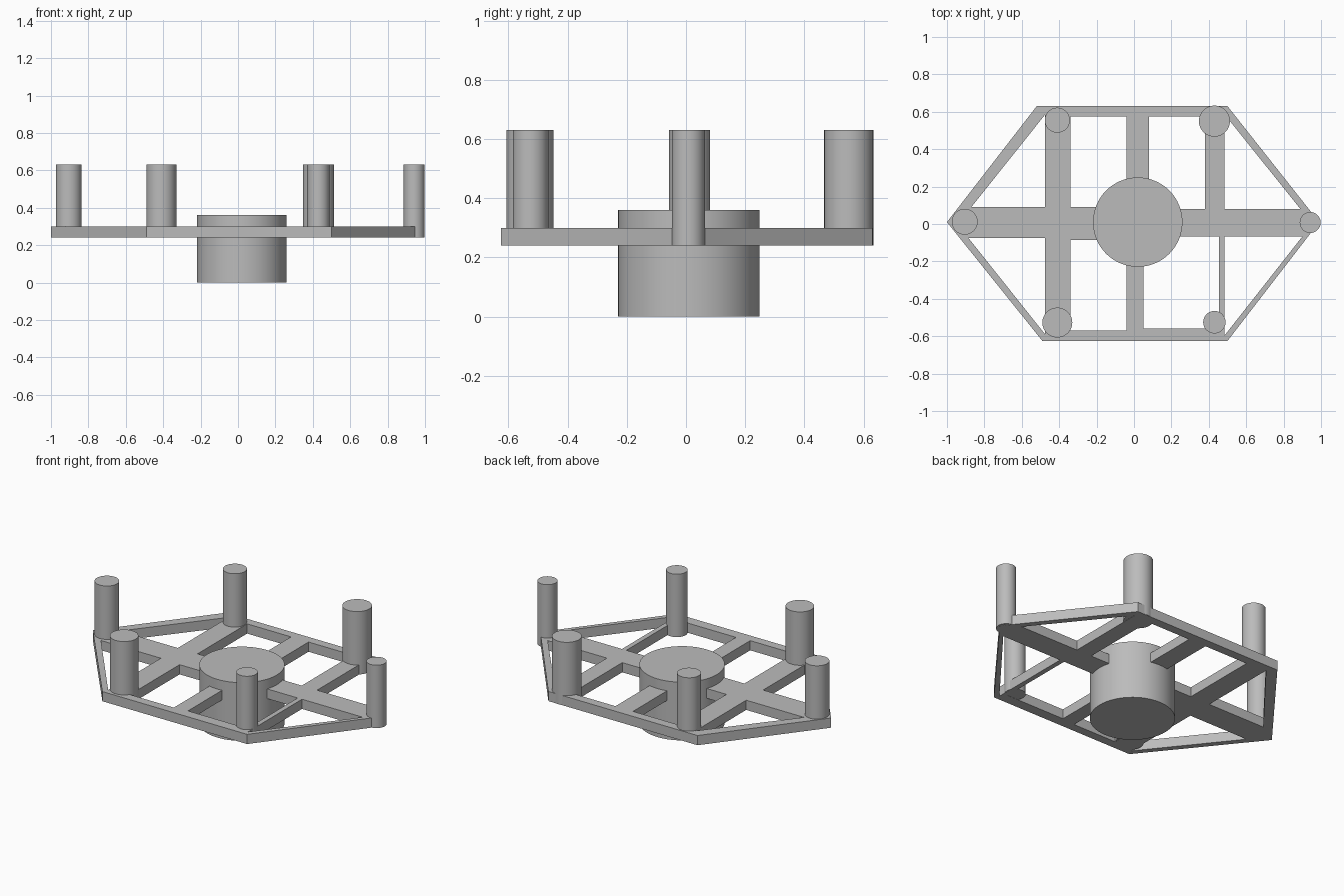
import bpy

cube = bpy.data.objects.get("Cube")
if cube:
    bpy.data.objects.remove(cube, do_unlink=True)

grey = bpy.data.materials.new("plain grey")
grey.use_nodes = True
COLOUR = (0.5, 0.5, 0.5, 1)
grey.diffuse_color = COLOUR
grey.node_tree.nodes["Principled BSDF"].inputs["Base Color"].default_value = COLOUR

BOTTOM, TOP, POST_TOP = 0.24, 0.30, 0.63


def cylinder(name, x, y, radius, z0, z1):
    bpy.ops.mesh.primitive_cylinder_add(vertices=64, radius=radius, depth=z1 - z0,
                                        location=(x, y, (z0 + z1) / 2))
    ob = bpy.context.object
    ob.name = name
    ob.data.materials.append(grey)
    bpy.ops.object.shade_smooth_by_angle()


def rect(x0, x1, y0, y1):
    return [(x0, y0), (x1, y0), (x1, y1), (x0, y1)]


# Hexagonal frame: an outline with a window between each pair of bars
outline = [(-1, 0.01), (-0.52, 0.63), (0.5, 0.63), (0.99, 0.01), (0.5, -0.625), (-0.49, -0.625)]
windows = [
    [(-0.87, 0.09), (-0.475, 0.09), (-0.475, 0.585)],
    [(-0.885, -0.075), (-0.475, -0.075), (-0.475, -0.59)],
    [(0.89, 0.08), (0.485, 0.08), (0.485, 0.585)],
    [(0.9, -0.067), (0.485, -0.067), (0.485, -0.595)],
    rect(-0.34, -0.04, 0.09, 0.575),
    rect(0.08, 0.38, 0.08, 0.575),
    rect(-0.34, -0.04, -0.57, -0.085),
    rect(0.05, 0.455, -0.56, -0.067),
]
curve = bpy.data.curves.new("frame", "CURVE")
curve.dimensions = "2D"
curve.fill_mode = "BOTH"
curve.extrude = (TOP - BOTTOM) / 2
for loop in [outline] + windows:
    spline = curve.splines.new("POLY")
    spline.points.add(len(loop) - 1)
    for point, (x, y) in zip(spline.points, loop):
        point.co = (x, y, 0, 1)
    spline.use_cyclic_u = True
curve.materials.append(grey)
frame = bpy.data.objects.new("frame", curve)
frame.location.z = (TOP + BOTTOM) / 2
bpy.context.collection.objects.link(frame)
bpy.ops.object.select_all(action="DESELECT")
frame.select_set(True)
bpy.context.view_layer.objects.active = frame
bpy.ops.object.convert(target="MESH")
bpy.ops.object.shade_flat()

# Central hub
cylinder("hub", 0.02, 0.01, 0.239, 0, 0.36)

# Six upright posts of differing thickness
posts = {
    "back_right_post": (-0.41, 0.555, 0.067),
    "back_left_post": (0.43, 0.55, 0.083),
    "right_post": (-0.905, 0.012, 0.069),
    "left_post": (0.942, 0.008, 0.056),
    "front_right_post": (-0.41, -0.527, 0.08),
    "front_left_post": (0.43, -0.525, 0.06),
}
for name, (x, y, radius) in posts.items():
    cylinder(name, x, y, radius, BOTTOM + 0.001, POST_TOP)
